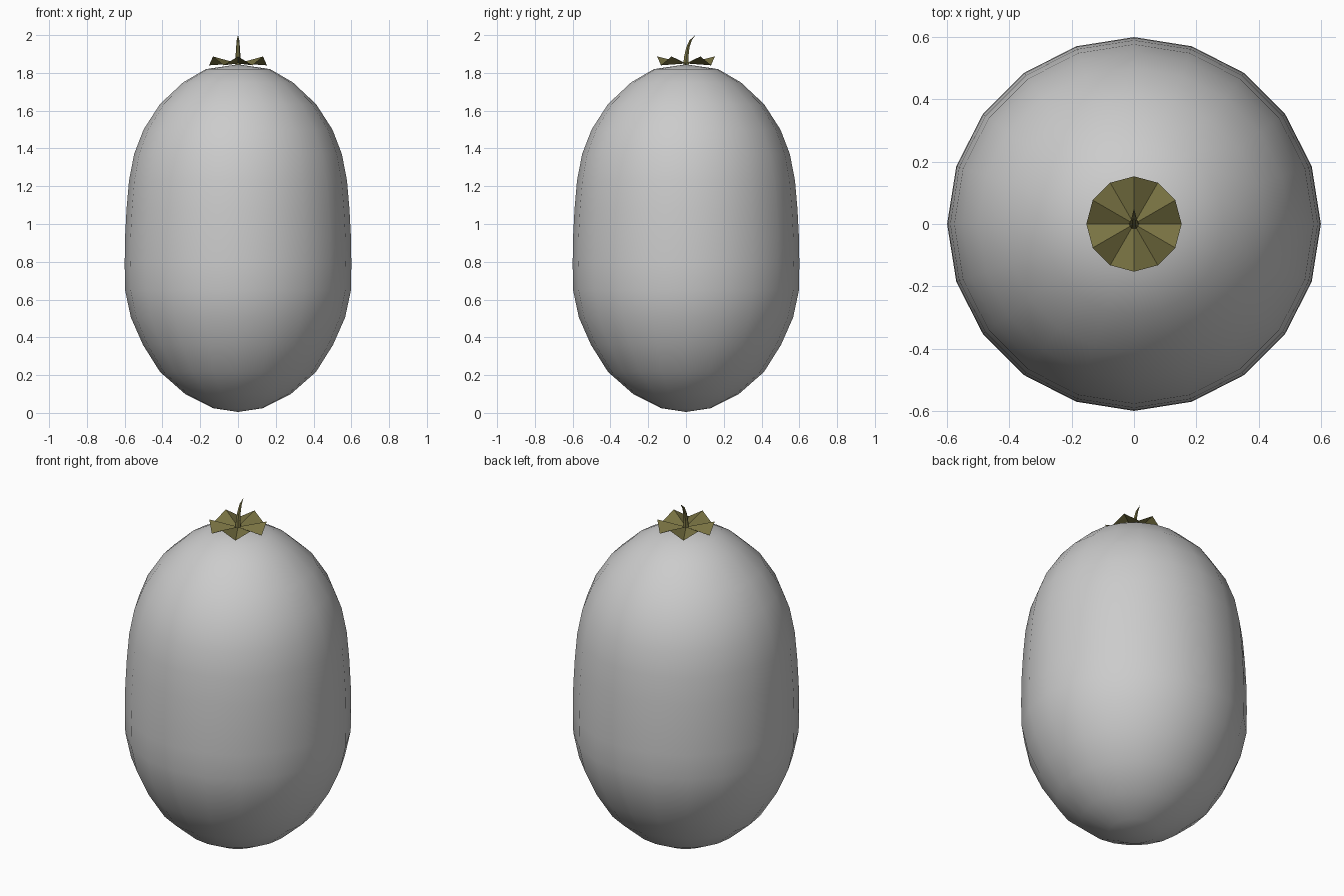
import bpy
from math import sin, cos, tau

if "Cube" in bpy.data.objects:
    bpy.data.objects.remove(bpy.data.objects["Cube"])


def mesh_object(name, verts, faces, smooth=False, material=None):
    mesh = bpy.data.meshes.new(name)
    mesh.from_pydata(verts, [], faces)
    if material:
        mesh.materials.append(material)
    for p in mesh.polygons:
        p.use_smooth = smooth
    obj = bpy.data.objects.new(name, mesh)
    bpy.context.collection.objects.link(obj)
    return obj


def stacked_rings(rings, start, end, sides):
    """Skin rings of (y offset, z, radius) between two pole points."""
    verts = [start]
    for y, z, r in rings:
        verts += [(r * cos(tau * i / sides), y + r * sin(tau * i / sides), z)
                  for i in range(sides)]
    verts.append(end)
    last, top = len(verts) - 1, 1 + (len(rings) - 1) * sides
    faces = []
    for i in range(sides):
        j = (i + 1) % sides
        faces.append((0, 1 + j, 1 + i))
        for k in range(len(rings) - 1):
            a, b = 1 + k * sides, 1 + (k + 1) * sides
            faces.append((a + i, a + j, b + j, b + i))
        faces.append((top + i, top + j, last))
    return verts, faces


olive = bpy.data.materials.new("olive")
olive.diffuse_color = (0.19, 0.17, 0.055, 1)
olive.use_nodes = True
olive.node_tree.nodes["Principled BSDF"].inputs["Base Color"].default_value = olive.diffuse_color

# Fruit body: smooth 20-sided lathe, (radius, height)
profile = [(0.132, 0.025), (0.28, 0.10), (0.413, 0.217), (0.503, 0.36),
           (0.567, 0.505), (0.598, 0.65), (0.60, 0.79), (0.598, 0.93),
           (0.59, 1.08), (0.577, 1.23), (0.55, 1.37), (0.50, 1.50),
           (0.413, 1.635), (0.29, 1.75), (0.17, 1.82)]
verts, faces = stacked_rings([(0, z, r) for r, z in profile],
                             (0, 0, 0.005), (0, 0, 1.845), 20)
mesh_object("fruit_body", verts, faces, True)

# Calyx: 12-sided fluted leaf collar, alternate rim points raised
rim = [(0.153 * cos(tau * i / 12), 0.153 * sin(tau * i / 12),
        1.887 if i % 2 else 1.84) for i in range(12)]
mesh_object("calyx", [(0, 0, 1.85)] + rim,
            [(0, 1 + i, 1 + (i + 1) % 12) for i in range(12)], False, olive)

# Stem: thin tapered stalk curving to the back
stem = [(0, 1.845, 0.017), (0.002, 1.89, 0.013), (0.01, 1.935, 0.010),
        (0.024, 1.972, 0.007)]
verts, faces = stacked_rings(stem, (0, 0, 1.845), (0, 0.05, 2.0), 6)
mesh_object("stem", verts, faces, False, olive)
